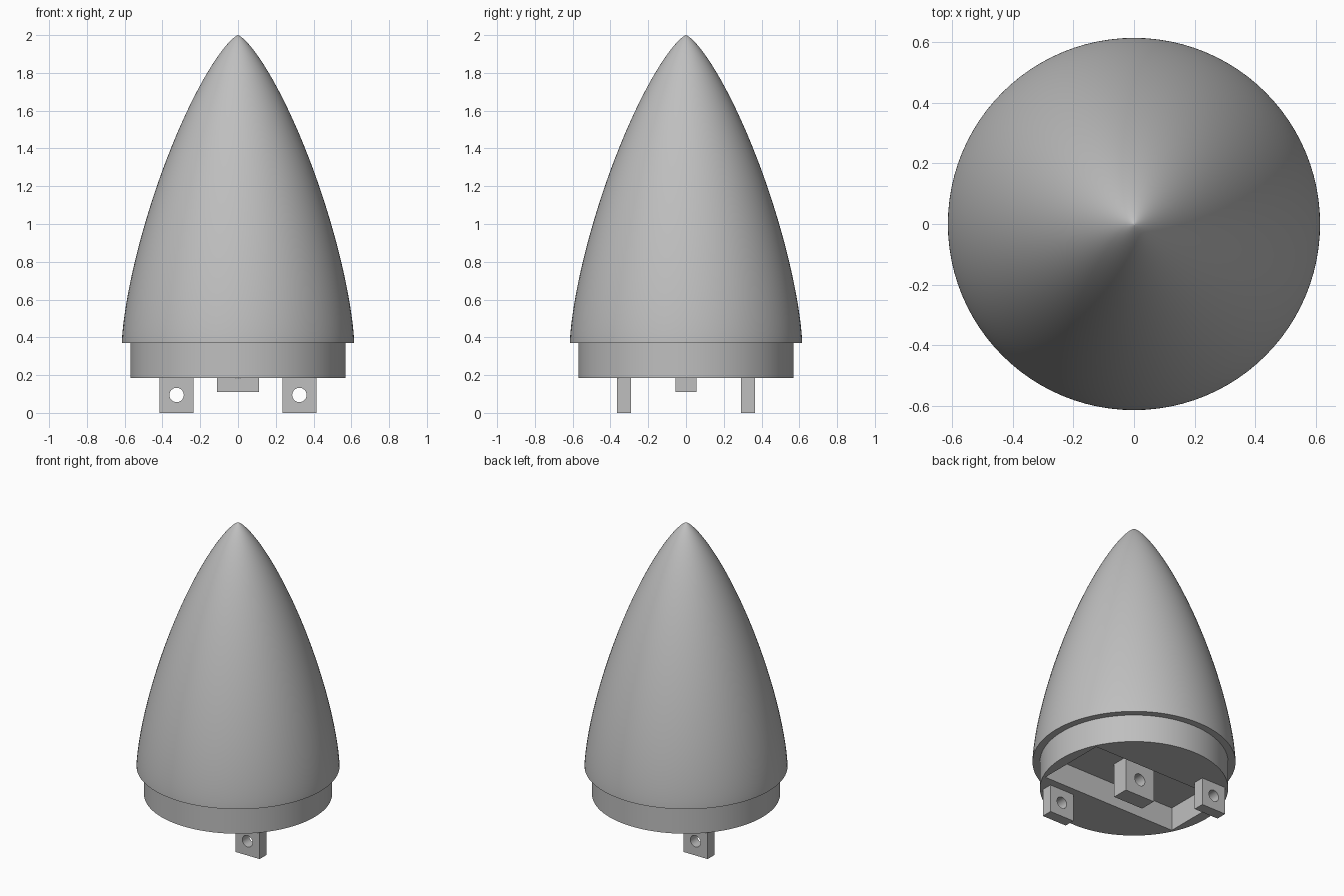
import bpy, bmesh, math
from mathutils import Matrix

if "Cube" in bpy.data.objects:
    bpy.data.objects.remove(bpy.data.objects["Cube"])

grey = bpy.data.materials.new("light_grey")
grey.diffuse_color = (0.52, 0.52, 0.52, 1)
grey.use_nodes = True
grey.node_tree.nodes["Principled BSDF"].inputs["Base Color"].default_value = grey.diffuse_color


def add_object(name, bm):
    bmesh.ops.recalc_face_normals(bm, faces=bm.faces[:])
    mesh = bpy.data.meshes.new(name)
    bm.to_mesh(mesh)
    bm.free()
    mesh.materials.append(grey)
    ob = bpy.data.objects.new(name, mesh)
    bpy.context.collection.objects.link(ob)
    return ob


def box(name, x0, x1, y0, y1, z0, z1):
    bm = bmesh.new()
    m = Matrix.Translation(((x0 + x1) / 2, (y0 + y1) / 2, (z0 + z1) / 2))
    m = m @ Matrix.Diagonal((x1 - x0, y1 - y0, z1 - z0, 1))
    bmesh.ops.create_cube(bm, size=1, matrix=m)
    return add_object(name, bm)


def pin_cutter(x, y, z, radius):
    # Cylinder along y that drills a pin hole
    bm = bmesh.new()
    m = Matrix.Translation((x, y, z)) @ Matrix.Rotation(math.pi / 2, 4, 'X')
    bmesh.ops.create_cone(bm, cap_ends=True, segments=40, radius1=radius,
                          radius2=radius, depth=0.4, matrix=m)
    return add_object("hole_cutter", bm)


def cut(ob, cutter):
    mod = ob.modifiers.new("cut", 'BOOLEAN')
    mod.operation = 'DIFFERENCE'
    mod.solver = 'EXACT'
    mod.object = cutter
    bpy.context.view_layer.objects.active = ob
    bpy.ops.object.modifier_apply(modifier=mod.name)
    bpy.data.objects.remove(cutter)


def smooth(ob):
    bpy.ops.object.select_all(action='DESELECT')
    ob.select_set(True)
    bpy.context.view_layer.objects.active = ob
    bpy.ops.object.shade_smooth_by_angle(angle=math.radians(40))


# Nose cone: rounded ogive curve, lip and narrower shoulder, turned around z
TIP, LIP, BASE, R, R_IN = 2.0, 0.37, 0.185, 0.615, 0.57
STEPS = 44
profile = []
for i in range(STEPS + 1):
    a = math.pi * i / STEPS
    z = TIP - (TIP - LIP) * (1 - math.cos(a)) / 2
    r = R * math.sqrt(max(0, a - math.sin(2 * a) / 2) / math.pi)
    profile.append((r, z))
profile += [(R_IN, LIP), (R_IN, BASE), (0, BASE)]

bm = bmesh.new()
verts = [bm.verts.new((r, 0, z)) for r, z in profile]
edges = [bm.edges.new(pair) for pair in zip(verts, verts[1:])]
bmesh.ops.spin(bm, geom=verts + edges, cent=(0, 0, 0), axis=(0, 0, 1),
               angle=2 * math.pi, steps=96)
bmesh.ops.remove_doubles(bm, verts=bm.verts[:], dist=0.0002)
body = add_object("nose_cone", bm)

# Rectangular recess in the underside
CEILING = 0.34
cut(body, box("recess_cutter", -0.5, 0.5, -0.24, 0.24, 0.1, CEILING))
smooth(body)

# Central block hanging in the recess, with a cross hole
block = box("centre_block", -0.11, 0.11, -0.055, 0.055, 0.11, CEILING + 0.01)
cut(block, pin_cutter(0, 0, 0.222, 0.04))
smooth(block)

# Two drilled lugs on opposite corners
for s, name in ((1, "front_lug"), (-1, "back_lug")):
    x, y = 0.325 * s, -0.328 * s
    lug = box(name, x - 0.09, x + 0.09, y - 0.036, y + 0.036, 0, BASE + 0.01)
    cut(lug, pin_cutter(x, y, 0.095, 0.038))
    smooth(lug)
